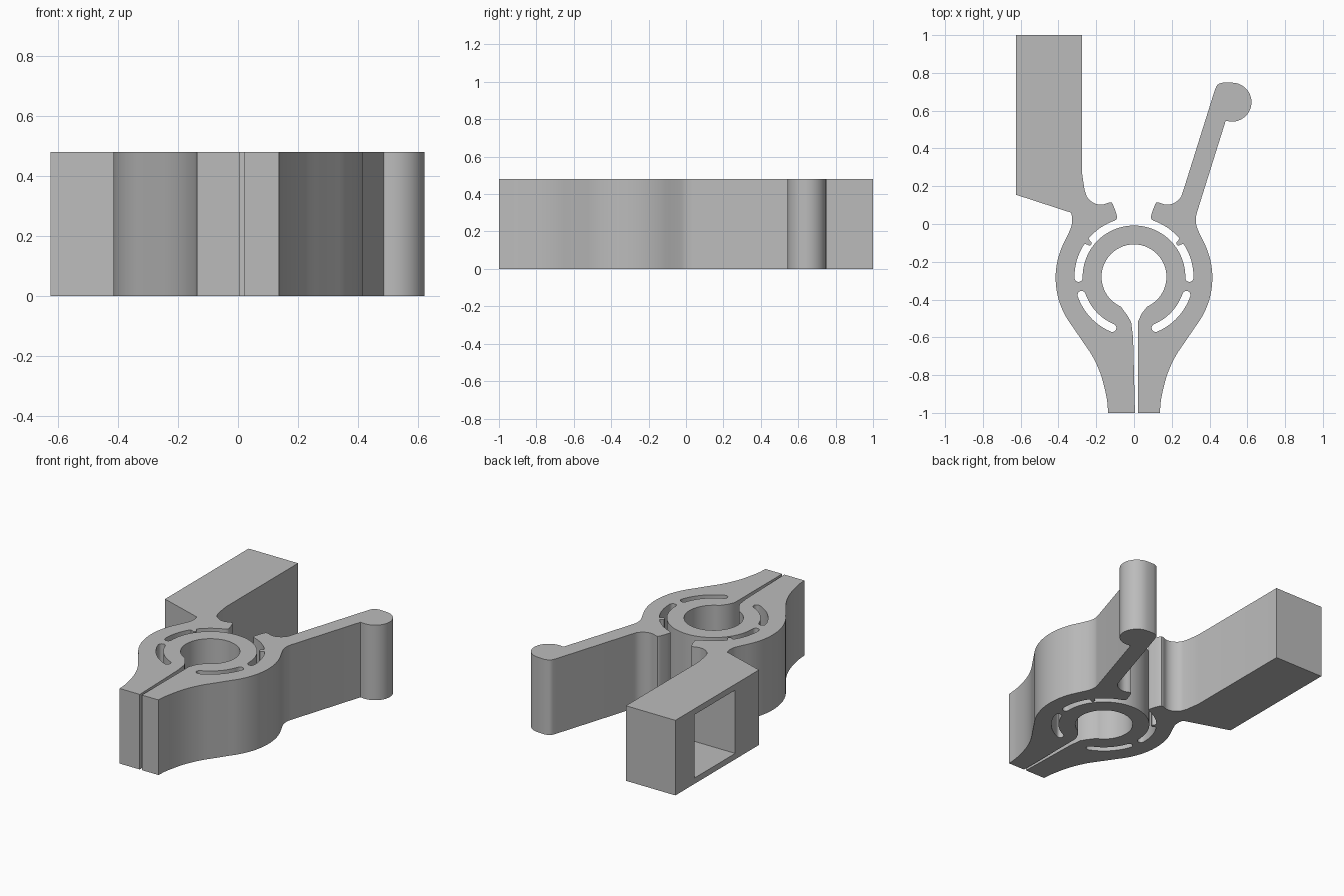
import bpy, bmesh, math
from mathutils import Vector

if "Cube" in bpy.data.objects:
    bpy.data.objects.remove(bpy.data.objects["Cube"])

HEIGHT = 0.48
CENTRE = (0, -0.28)
BORE, RING, SLOT = 0.172, 0.272, 0.315


def polar(radius, angle, centre=CENTRE):
    a = math.radians(angle)
    return (centre[0] + radius * math.cos(a), centre[1] + radius * math.sin(a))


def arc(radius, start, end, steps=24, centre=CENTRE):
    return [polar(radius, start + (end - start) * i / steps, centre) for i in range(steps + 1)]


def smooth(points, steps=4):
    """Catmull-Rom curve through the points."""
    p = [Vector(q) for q in points]
    p = [2 * p[0] - p[1]] + p + [2 * p[-1] - p[-2]]
    out = []
    for a, b, c, d in zip(p, p[1:], p[2:], p[3:]):
        for i in range(steps):
            t = i / steps
            out.append(tuple(0.5 * (2 * b + (c - a) * t + (2 * a - 5 * b + 4 * c - d) * t * t
                                    + (3 * b - a - 3 * c + d) * t ** 3)))
    return out + [tuple(points[-1])]


def mirrored(points):
    return [(-x, y) for x, y in reversed(points)]


def slot_cap(angle, direction):
    """Round end of a slot, from its outer to its inner wall."""
    mid, half = (SLOT + RING) / 2, (SLOT - RING) / 2
    return arc(half, angle, angle + 180 * direction, 8, polar(mid, angle))[1:-1]


# Outer flank: foot, waist and round clamp body
flank = smooth([(0.137, -1), (0.145, -0.92), (0.175, -0.80), (0.22, -0.70), (0.28, -0.61)])
flank += arc(0.415, -38, 28, centre=(0, -0.285))
flank += smooth([(0.347, -0.05), (0.331, -0.01), (0.327, 0.03), (0.333, 0.06)])

# Jaw with its tip, the small tooth and the open slot beneath it
jaw = smooth([(0.262, 0.18), (0.245, 0.138), (0.21, 0.11), (0.17, 0.102), (0.13, 0.114),
              (0.113, 0.106), (0.09, 0.04), (0.096, 0.022)])
jaw += arc(SLOT, 71, 40, 12)
jaw += [polar(0.288, 39), polar(0.283, 37), polar(0.288, 35)]
jaw += arc(SLOT, 34, -1, 12) + slot_cap(-1, -1)

# Lever arm with a rounded grip
lever = [(0.485, 0.545)] + arc(0.103, -107, 85, 28, (0.519, 0.645))
lever += smooth([(0.475, 0.75), (0.442, 0.737), (0.425, 0.70)])

# Rectangular handle block
block = [(-0.275, 0.27), (-0.275, 1), (-0.625, 1), (-0.625, 0.155)]

# Bore with the narrow slit that opens at the foot
bore = [(0.005, -1), (-0.005, -0.6), (-0.015, -0.52), (-0.035, -0.485)]
bore += arc(BORE, 246, -66, 48)
bore += [(0.04, -0.475), (0.02, -0.52), (0.02, -1)]

outline = (bore + flank + lever + jaw + arc(RING, -1, 181, 40)
           + mirrored(jaw) + block + mirrored(flank))

# Closed lower slots
lower_slot = arc(SLOT, -67, -19, 16) + slot_cap(-19, 1) + arc(RING, -19, -67, 16)
lower_slot += list(reversed(slot_cap(-67, -1)))

# Fill the profile and raise it to the full height
curve = bpy.data.curves.new("clamp_profile", "CURVE")
curve.dimensions = "2D"
curve.fill_mode = "BOTH"
curve.extrude = HEIGHT / 2
for loop in (outline, lower_slot, mirrored(lower_slot)):
    spline = curve.splines.new("POLY")
    spline.points.add(len(loop) - 1)
    for point, (x, y) in zip(spline.points, loop):
        point.co = (x, y, HEIGHT / 2, 1)
    spline.use_cyclic_u = True
clamp = bpy.data.objects.new("clamp_body", curve)
bpy.context.collection.objects.link(clamp)
bpy.ops.object.select_all(action="DESELECT")
clamp.select_set(True)
bpy.context.view_layer.objects.active = clamp
bpy.ops.object.convert(target="MESH")
clamp = bpy.context.view_layer.objects.active
clamp.name = "clamp_body"

# Weld the walls to the caps and rest the body on the ground
bm = bmesh.new()
bm.from_mesh(clamp.data)
bmesh.ops.remove_doubles(bm, verts=bm.verts, dist=0.0005)
bmesh.ops.recalc_face_normals(bm, faces=bm.faces)
lowest = min(v.co.z for v in bm.verts)
bmesh.ops.translate(bm, verts=bm.verts, vec=(0, 0, -lowest))
bm.to_mesh(clamp.data)
bm.free()

# Pocket in the outer side of the handle block
bpy.ops.mesh.primitive_cube_add(size=1, location=(-0.515, 0.6, HEIGHT / 2))
cutter = bpy.context.object
cutter.name = "pocket_cutter"
cutter.scale = (0.4, 0.41, 0.405)
cutter.hide_render = True
bpy.context.view_layer.objects.active = clamp
pocket = clamp.modifiers.new("pocket", "BOOLEAN")
pocket.operation = "DIFFERENCE"
pocket.solver = "EXACT"
pocket.object = cutter
bpy.ops.object.modifier_apply(modifier=pocket.name)
bpy.data.objects.remove(cutter)

# One grey for the whole clamp
grey = bpy.data.materials.new("plain_grey")
grey.use_nodes = True
colour = (0.5, 0.5, 0.5, 1)
grey.diffuse_color = colour
grey.node_tree.nodes["Principled BSDF"].inputs["Base Color"].default_value = colour
clamp.data.materials.clear()
clamp.data.materials.append(grey)

bpy.ops.object.select_all(action="DESELECT")
clamp.select_set(True)
bpy.context.view_layer.objects.active = clamp
bpy.ops.object.shade_smooth_by_angle(angle=math.radians(30))
